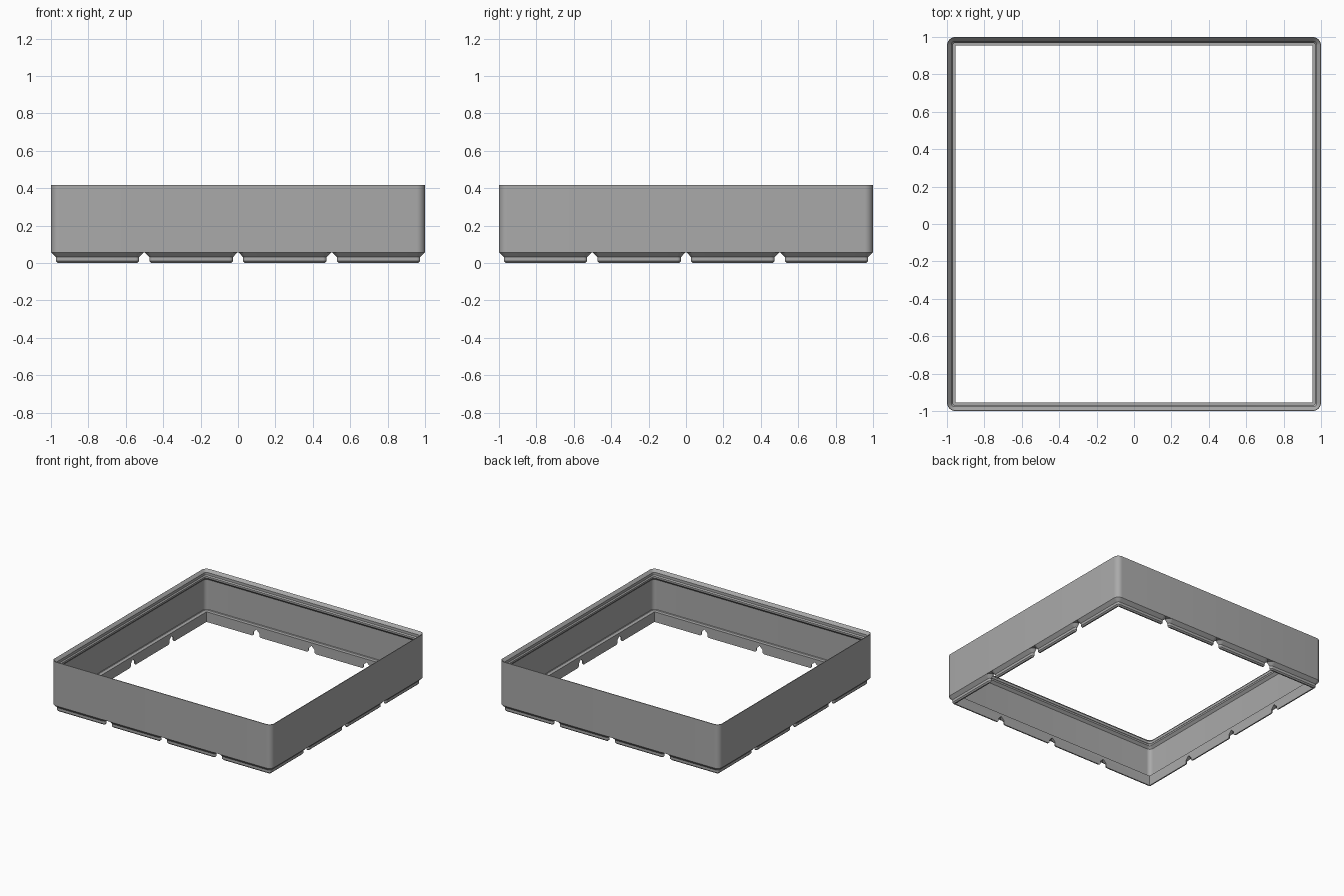
import bpy, bmesh, math

cube = bpy.data.objects.get("Cube")
if cube:
    bpy.data.objects.remove(cube, do_unlink=True)

grey = bpy.data.materials.new("plain grey")
grey.use_nodes = True
colour = (0.4, 0.4, 0.4, 1)
grey.diffuse_color = colour
grey.node_tree.nodes["Principled BSDF"].inputs["Base Color"].default_value = colour

RADIUS = 0.045      # corner radius of the outer wall
FOOT_TOP = 0.057
OPENING = 0.955     # half width of the hole through the base
SEGMENTS = 8


def rounded_square(bm, half, radius, z, cx=0, cy=0):
    """Ring of vertices around a rounded square."""
    ring = []
    for corner in range(4):
        sx = 1 if corner in (0, 3) else -1
        sy = 1 if corner < 2 else -1
        for i in range(SEGMENTS + 1):
            a = math.pi / 2 * (corner + i / SEGMENTS)
            ring.append(bm.verts.new((cx + sx * (half - radius) + radius * math.cos(a),
                                      cy + sy * (half - radius) + radius * math.sin(a), z)))
    return ring


def bridge(bm, low, high):
    n = len(low)
    for i in range(n):
        j = (i + 1) % n
        bm.faces.new((low[i], low[j], high[j], high[i]))


def solid(bm, rings):
    """Stack of rings closed at both ends."""
    for low, high in zip(rings, rings[1:]):
        bridge(bm, low, high)
    bm.faces.new(rings[0][::-1])
    bm.faces.new(rings[-1])


def finish(bm, name):
    bmesh.ops.recalc_face_normals(bm, faces=bm.faces)
    mesh = bpy.data.meshes.new(name)
    bm.to_mesh(mesh)
    bm.free()
    mesh.materials.append(grey)
    obj = bpy.data.objects.new(name, mesh)
    bpy.context.collection.objects.link(obj)
    return obj


def smooth(obj):
    bpy.ops.object.select_all(action='DESELECT')
    obj.select_set(True)
    bpy.context.view_layer.objects.active = obj
    bpy.ops.object.shade_smooth_by_angle(angle=math.radians(30))


# Wall: closed cross-section of (inset, height) with base ledge and stacking lip
section = [(0, FOOT_TOP), (0, 0.416), (0.003, 0.418),
           (0.007, 0.414), (0.023, 0.396), (0.023, 0.375), (0.031, 0.366),
           (0.031, 0.352), (0.012, 0.333), (0.012, 0.088), (0.016, 0.083),
           (1 - OPENING, 0.083), (1 - OPENING, FOOT_TOP)]
bm = bmesh.new()
rings = [rounded_square(bm, 1 - d, max(RADIUS - d, 0.003), z) for d, z in section]
for a, b in zip(rings, rings[1:] + rings[:1]):
    bridge(bm, a, b)
wall = finish(bm, "wall_with_lip")
smooth(wall)

# Feet: one stepped block per grid cell, as (inset, height, radius)
steps = [(0.035, 0, 0.0096), (0.0257, 0.0096, 0.019),
         (0.0257, 0.031, 0.019), (0, FOOT_TOP, RADIUS)]
HALF_CELL = 0.2485
PITCH = 0.501
bm = bmesh.new()
for i in range(4):
    for j in range(4):
        if i in (0, 3) or j in (0, 3):
            cx, cy = (i - 1.5) * PITCH, (j - 1.5) * PITCH
            solid(bm, [rounded_square(bm, HALF_CELL - d, r, z, cx, cy) for d, z, r in steps])
feet = finish(bm, "feet")

# Cutter that opens the middle of the feet
bm = bmesh.new()
solid(bm, [rounded_square(bm, OPENING, 0.003, z) for z in (-0.1, 0.2)])
cutter = finish(bm, "opening_cutter")
cutter.hide_render = True

cut = feet.modifiers.new("opening", 'BOOLEAN')
cut.operation = 'DIFFERENCE'
cut.solver = 'EXACT'
cut.object = cutter
bpy.context.view_layer.objects.active = feet
bpy.ops.object.modifier_apply(modifier=cut.name)
bpy.data.objects.remove(cutter, do_unlink=True)
smooth(feet)
